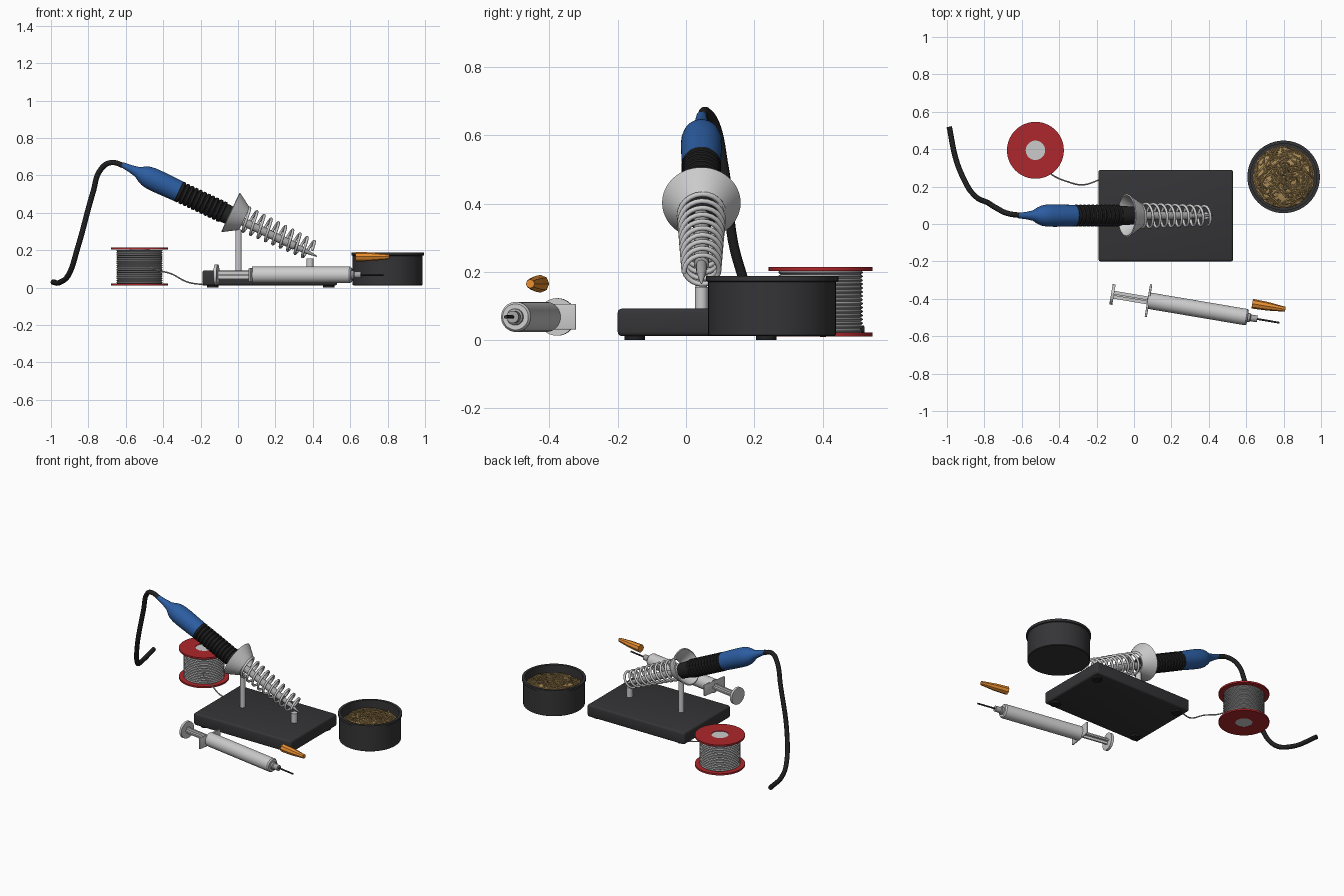
import bpy, bmesh, math, random
from mathutils import Vector

if "Cube" in bpy.data.objects:
    bpy.data.objects.remove(bpy.data.objects["Cube"])

random.seed(4)


def mat(name, r, g, b):
    m = bpy.data.materials.new(name)
    m.diffuse_color = (r, g, b, 1)
    m.use_nodes = True
    m.node_tree.nodes["Principled BSDF"].inputs["Base Color"].default_value = m.diffuse_color
    return m


DARK = mat("dark_plastic", .035, .035, .038)
RUBBER = mat("black_rubber", .015, .015, .016)
BLUE = mat("blue_plastic", .025, .11, .36)
RED = mat("red_plastic", .42, .02, .025)
BRASS = mat("brass", .42, .27, .10)
ORANGE = mat("orange_plastic", .80, .27, .03)
STEEL = mat("steel", .38, .38, .38)
LIGHT = mat("light_plastic", .55, .55, .55)


def finish(name, bm, material, smooth=True):
    me = bpy.data.meshes.new(name)
    bm.to_mesh(me)
    bm.free()
    ob = bpy.data.objects.new(name, me)
    bpy.context.collection.objects.link(ob)
    if material:
        me.materials.append(material)
    if smooth:
        bpy.ops.object.select_all(action='DESELECT')
        ob.select_set(True)
        bpy.context.view_layer.objects.active = ob
        bpy.ops.object.shade_smooth_by_angle(angle=math.radians(35))
    return ob


def lathe(name, profile, loc, material, axis=(0, 0, 1), segs=40, closed=False, smooth=True):
    """Spin (distance along axis, radius) points round an axis."""
    bm = bmesh.new()
    rings = [[bm.verts.new((r * math.cos(2 * math.pi * i / segs), r * math.sin(2 * math.pi * i / segs), h))
              for i in range(segs)] for h, r in profile]
    pairs = list(zip(rings, rings[1:])) + ([(rings[-1], rings[0])] if closed else [])
    for a, b in pairs:
        for i in range(segs):
            j = (i + 1) % segs
            bm.faces.new((a[i], a[j], b[j], b[i]))
    if not closed:
        bm.faces.new(rings[0][::-1])
        bm.faces.new(rings[-1])
    bmesh.ops.remove_doubles(bm, verts=bm.verts, dist=1e-5)
    bmesh.ops.recalc_face_normals(bm, faces=bm.faces)
    ob = finish(name, bm, material, smooth)
    ob.rotation_mode = 'QUATERNION'
    ob.rotation_quaternion = Vector(axis).to_track_quat('Z', 'Y')
    ob.location = loc
    return ob


def rod(name, r, z0, z1, x, y, material=None):
    return lathe(name, [(z0, r), (z1, r)], (x, y, 0), material, segs=32)


def box(name, size, loc, material=None, bevel=0, rot=0):
    bm = bmesh.new()
    bmesh.ops.create_cube(bm, size=1)
    bmesh.ops.scale(bm, vec=size, verts=bm.verts)
    if bevel:
        bmesh.ops.bevel(bm, geom=bm.edges[:], offset=bevel, segments=3, affect='EDGES', profile=.5)
    ob = finish(name, bm, material)
    ob.location, ob.rotation_euler.z = loc, rot
    return ob


def wire(name, pts, r, material, kind='POLY', res=2):
    cu = bpy.data.curves.new(name, 'CURVE')
    cu.dimensions, cu.bevel_depth, cu.bevel_resolution, cu.use_fill_caps = '3D', r, res, True
    sp = cu.splines.new(kind)
    if kind == 'BEZIER':
        sp.bezier_points.add(len(pts) - 1)
        for bp, p in zip(sp.bezier_points, pts):
            bp.co, bp.handle_left_type, bp.handle_right_type = p, 'AUTO', 'AUTO'
    else:
        sp.points.add(len(pts) - 1)
        for q, p in zip(sp.points, pts):
            q.co = (*p, 1)
            sp.use_smooth = True
    cu.materials.append(material)
    ob = bpy.data.objects.new(name, cu)
    bpy.context.collection.objects.link(ob)
    return ob


# Stand: base, feet and two posts
box("stand_base", (.72, .49, .08), (.17, .045, .052), DARK, .012)
for x in (-.135, .485):
    for y in (-.15, .235):
        rod("base_foot", .03, 0, .014, x, y, RUBBER)
rod("tall_post", .017, .085, .31, .003, .045, LIGHT)
rod("short_post", .019, .085, .155, .385, .045, LIGHT)

# Soldering iron, along one sloping axis
a = math.radians(25.2)
axis = Vector((math.cos(a), 0, -math.sin(a)))
up = Vector((math.sin(a), 0, math.cos(a)))
A = Vector((-.62, .045, .657))
lathe("iron_rear_handle", [(0, .014), (.05, .02), (.09, .028), (.115, .043), (.14, .054),
                           (.17, .059), (.22, .060), (.335, .057)], A, BLUE, axis)
grip = []
for i in range(11):
    s = .333 + i * .0245
    grip += [(s, .051), (s + .005, .058), (s + .017, .058), (s + .022, .051)]
lathe("iron_grip", grip + [(.61, .052), (.68, .048), (.69, .03)], A, RUBBER, axis)
lathe("iron_barrel", [(.68, .022), (1.02, .022), (1.025, .014)], A, STEEL, axis)
lathe("iron_tip", [(1.0, .015), (1.07, .015), (1.15, .003), (1.155, 0)], A, STEEL, axis, 24)

# Funnel and tapering spring holder
B = A + up * .017
lathe("holder_funnel", [(.715, .066), (.645, .110), (.635, .115), (.632, .108), (.705, .058), (.715, .058)],
      B, LIGHT, axis, 48, closed=True)
side = Vector((0, 1, 0))
coil, turns, n = [], 9.5, 24
for i in range(int(turns * n) + 1):
    t = i / (turns * n)
    w = 2 * math.pi * i / n
    r = .066 - .015 * t
    coil.append(B + axis * (.705 + .41 * t) + side * (r * math.cos(w)) + up * (r * math.sin(w)))
wire("holder_spring", coil, .0075, LIGHT)

# Power cord
wire("power_cord", [(-.60, .045, .648), (-.68, .058, .668), (-.735, .085, .63), (-.775, .11, .51),
                    (-.855, .155, .22), (-.905, .23, .07), (-.95, .34, .029), (-.988, .52, .029)],
     .0145, RUBBER, 'BEZIER', 3)

# Solder reel: flanges, hub, ridged winding and loose end
RX, RY = -.527, .394
for z in (.011, .203):
    lathe("reel_flange", [(z, .052), (z, .152), (z + .011, .152), (z + .011, .052)],
          (RX, RY, 0), RED, segs=56, closed=True)
rod("reel_hub", .053, .013, .211, RX, RY, LIGHT)
wind = []
for i in range(16):
    for k in range(5):
        t = (i + k / 5) / 16
        wind.append((.021 + .183 * t, .117 + .007 * math.sin(math.pi * k / 5)))
lathe("solder_winding", wind, (RX, RY, 0), STEEL, segs=48)
wire("solder_end", [(-.465, .287, .105), (-.43, .258, .092), (-.36, .228, .075), (-.27, .21, .03), (-.18, .238, .015)],
     .004, STEEL, 'BEZIER')

# Cleaning tin with tangled brass wool
T = (.80, .252, 0)
lathe("cleaning_tin", [(.012, 0), (.012, .183), (.015, .187), (.170, .187), (.173, .194), (.188, .194),
                       (.188, .177), (.03, .177), (.03, 0)], T, DARK, segs=56)
lathe("wool_core", [(.03, .165), (.125, .165), (.145, .11), (.150, 0)], T, BRASS, segs=32)
for k in range(9):
    pts, ang, rad = [], random.uniform(0, 6.28), .09
    for i in range(70):
        ang += random.uniform(-.25, .7)
        rad = min(.163, max(.01, rad + random.uniform(-.045, .045)))
        pts.append((T[0] + rad * math.cos(ang), T[1] + rad * math.sin(ang),
                    .153 - .8 * rad * rad + random.uniform(-.012, .012)))
    wire("wool_strand", pts, .0045, BRASS, res=1)

# Flux syringe lying on a slant
tilt = math.radians(-9.6)
D = Vector((math.cos(tilt), math.sin(tilt), 0))
P = Vector((-.115, -.377, .068))
lathe("plunger_disc", [(-.008, .055), (.008, .055)], P, LIGHT, D)
box("plunger_rib_flat", (.25, .042, .010), P + D * .12, LIGHT, rot=tilt)
box("plunger_rib_upright", (.25, .010, .042), P + D * .12, LIGHT, rot=tilt)
box("finger_flange", (.012, .178, .075), P + D * .195, LIGHT, .004, tilt)
lathe("syringe_barrel", [(.195, .044), (.725, .044), (.733, .038)], P, LIGHT, D)
lathe("syringe_nozzle", [(.73, .024), (.745, .024), (.75, .018), (.785, .018)], P, STEEL, D, 24)
lathe("syringe_needle", [(.77, .005), (.905, .005)], P, DARK, D, 12)

# Orange needle cap
lathe("needle_cap", [(0, .026), (.085, .023), (.18, .013)], (.632, -.426, .165), ORANGE, D, 8, smooth=False)
